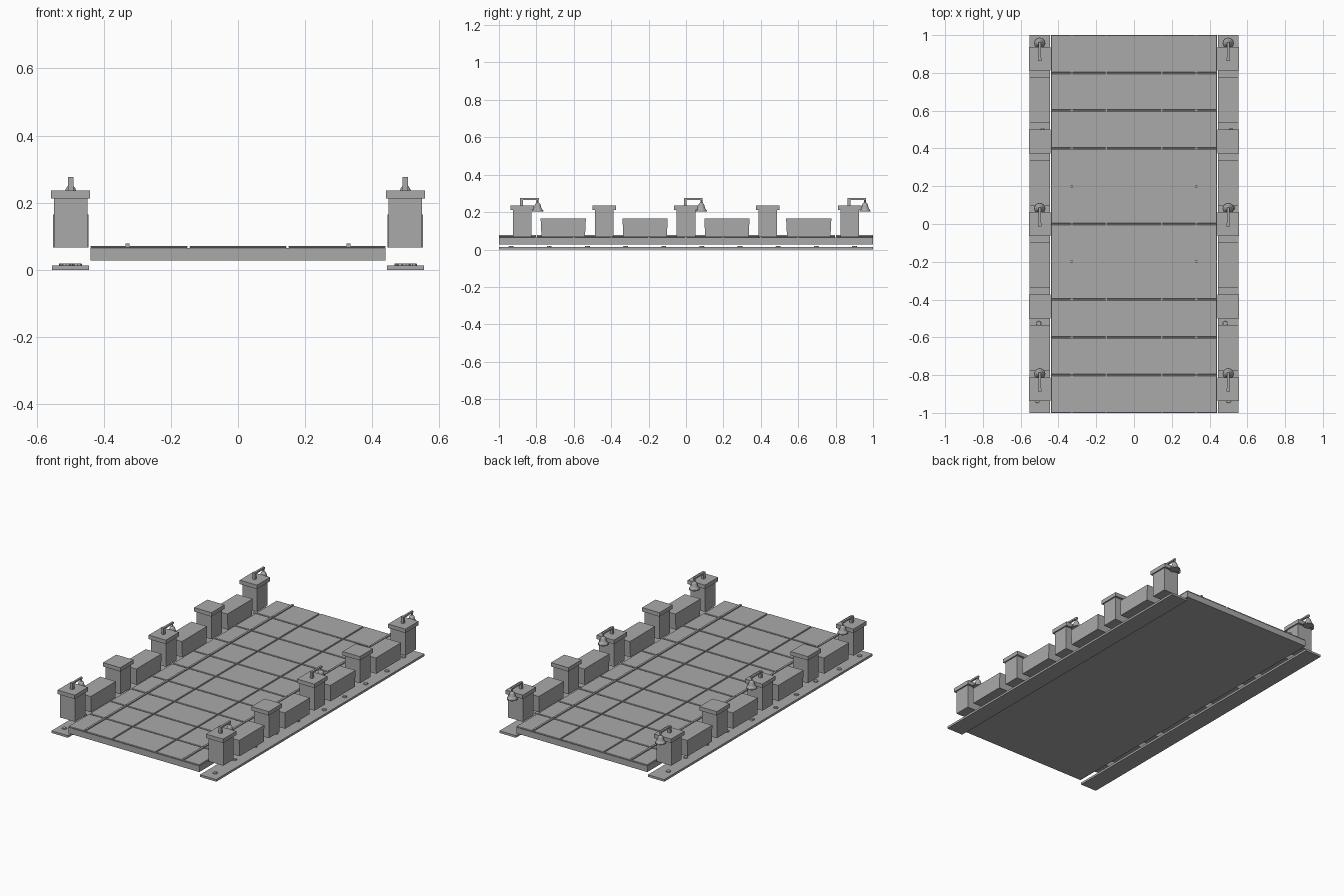
import bpy, bmesh, random
from mathutils import Matrix, Vector

random.seed(4)
cube = bpy.data.objects.get("Cube")
if cube:
    bpy.data.objects.remove(cube, do_unlink=True)

grey = bpy.data.materials.new("stone grey")
grey.use_nodes = True
COLOUR = (0.4, 0.4, 0.4, 1)
grey.diffuse_color = COLOUR
grey.node_tree.nodes["Principled BSDF"].inputs["Base Color"].default_value = COLOUR


def add_box(bm, x, y, z):
    """Box from (min, max) pairs."""
    centre = Vector([(a + b) / 2 for a, b in (x, y, z)])
    size = [b - a for a, b in (x, y, z)]
    m = Matrix.Translation(centre) @ Matrix.Diagonal((*size, 1))
    return bmesh.ops.create_cube(bm, size=1, matrix=m)["verts"]


def add_cone(bm, at, z0, z1, r0, r1, sides=12):
    m = Matrix.Translation((at[0], at[1], (z0 + z1) / 2))
    bmesh.ops.create_cone(bm, cap_ends=True, segments=sides, radius1=r0,
                          radius2=r1, depth=z1 - z0, matrix=m)


def finish(name, bm, bevel=0, smooth=False):
    mesh = bpy.data.meshes.new(name)
    bm.to_mesh(mesh)
    bm.free()
    mesh.materials.append(grey)
    obj = bpy.data.objects.new(name, mesh)
    bpy.context.collection.objects.link(obj)
    if bevel:
        mod = obj.modifiers.new("edge chamfer", "BEVEL")
        mod.width = bevel
        mod.segments = 1
    if smooth:
        bpy.ops.object.select_all(action="DESELECT")
        obj.select_set(True)
        bpy.context.view_layer.objects.active = obj
        bpy.ops.object.shade_smooth_by_angle()
    return obj


# Deck slab with paving tiles separated by narrow grooves
bm = bmesh.new()
add_box(bm, (-0.44, 0.44), (-1, 1), (0.028, 0.065))
finish("deck_slab", bm)

bm = bmesh.new()
GAP = 0.003
columns = [-0.44, -0.147, 0.147, 0.44]
for x0, x1 in zip(columns, columns[1:]):
    left = x0 if x0 == columns[0] else x0 + GAP
    right = x1 if x1 == columns[-1] else x1 - GAP
    for row in range(10):
        y = -1 + row * 0.2
        low = y + (GAP if row else 0)
        high = y + 0.2 - (GAP if row < 9 else 0)
        add_box(bm, (left, right), (low, high), (0.065, 0.0715))
finish("deck_tiles", bm, bevel=0.002)

# Thin raised rails along the deck
bm = bmesh.new()
for s in (-1, 1):
    x = s * 0.33
    for row in range(10):
        y = -1 + row * 0.2
        add_box(bm, (x - 0.006, x + 0.006),
                (y + (GAP if row else 0), y + 0.2 - (GAP if row < 9 else 0)),
                (0.068, 0.078))
finish("deck_rails", bm)

PILLARS = [i * 0.4375 for i in range(-2, 3)]
for s, side in ((-1, "right"), (1, "left")):
    cx = s * 0.499

    # Low ground strip with small studs
    bm = bmesh.new()
    add_box(bm, (cx - 0.055, cx + 0.055), (-1, 1), (0, 0.013))
    finish(side + "_ground_strip", bm)
    bm = bmesh.new()
    for i in range(10):
        at = (cx + random.uniform(-0.025, 0.025), -0.935 + i * 0.204)
        add_cone(bm, at, 0.012, 0.019, 0.014, 0.012, 8)
    finish(side + "_strip_studs", bm)

    # Pillars with overhanging caps
    bm = bmesh.new()
    for y in PILLARS:
        add_box(bm, (cx - 0.05, cx + 0.05), (y - 0.05, y + 0.05), (0.067, 0.213))
        add_box(bm, (cx - 0.058, cx + 0.058), (y - 0.063, y + 0.063), (0.212, 0.236))
    finish(side + "_pillars", bm)

    # Parapet blocks between the pillars, slightly wider at the top
    bm = bmesh.new()
    for a, b in zip(PILLARS, PILLARS[1:]):
        y = (a + b) / 2
        verts = add_box(bm, (cx - 0.053, cx + 0.053), (y - 0.121, y + 0.121),
                        (0.067, 0.165))
        for v in verts:
            if v.co.z < 0.1:
                v.co.y = y + (v.co.y - y) * 0.96
    finish(side + "_parapet_blocks", bm)

    # Lamps: post, arm reaching backwards and a hanging bell shade
    posts, shades = bmesh.new(), bmesh.new()
    for y in PILLARS[::2]:
        add_box(posts, (cx - 0.008, cx + 0.008), (y - 0.012, y + 0.004), (0.235, 0.276))
        add_box(posts, (cx - 0.006, cx + 0.006), (y, y + 0.088), (0.265, 0.275))
        at = (cx, y + 0.082)
        add_cone(posts, at, 0.25, 0.27, 0.005, 0.005, 8)
        add_cone(shades, at, 0.204, 0.21, 0.03, 0.03, 16)
        add_cone(shades, at, 0.21, 0.222, 0.028, 0.02, 16)
        add_cone(shades, at, 0.222, 0.243, 0.02, 0.014, 16)
        add_cone(shades, at, 0.243, 0.252, 0.014, 0.006, 16)
    finish(side + "_lamp_posts", posts)
    finish(side + "_lamp_shades", shades, smooth=True)
